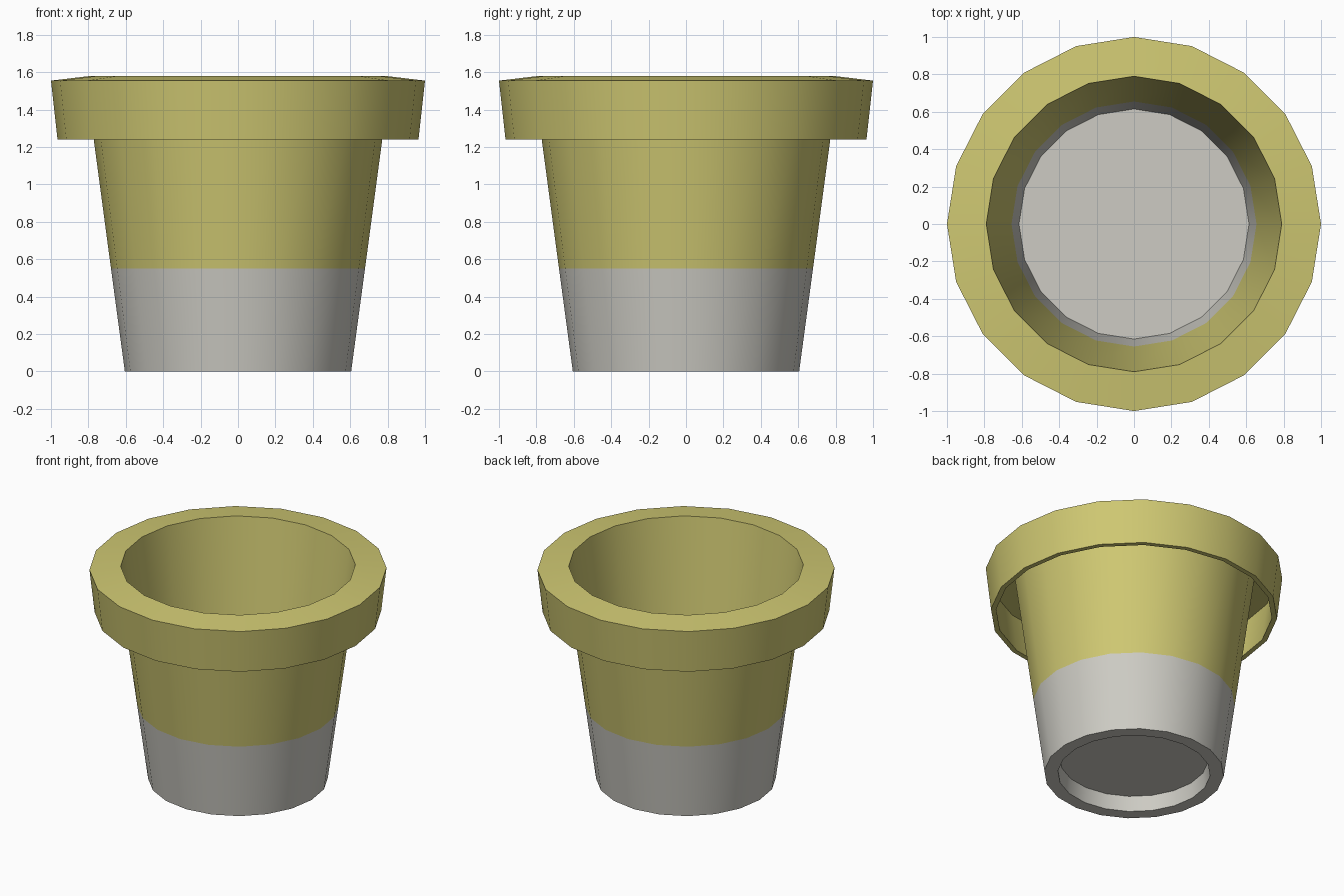
import bpy, bmesh, math

if "Cube" in bpy.data.objects:
    bpy.data.objects.remove(bpy.data.objects["Cube"])

SIDES = 20
SPLIT_Z = 0.55


def material(name, rgb):
    m = bpy.data.materials.new(name)
    m.diffuse_color = (*rgb, 1.0)
    m.use_nodes = True
    m.node_tree.nodes["Principled BSDF"].inputs["Base Color"].default_value = m.diffuse_color
    return m


grey = material("pale grey", (0.61, 0.60, 0.55))
yellow = material("mustard yellow", (0.62, 0.575, 0.168))

# Closed cross-section (radius, height), from the recessed underside outward,
# up the wall, around the thin hanging rim, and down to the inner floor
profile = [
    (0.0, 0.11), (0.50, 0.11), (0.513, 0.0), (0.605, 0.0),
    (0.679, SPLIT_Z), (0.81, 1.53), (0.965, 1.525), (0.93, 1.24),
    (0.965, 1.24), (1.0, 1.555), (0.79, 1.58), (0.655, SPLIT_Z),
    (0.615, 0.25), (0.0, 0.25),
]

# Flower pot: revolve the cross-section
bm = bmesh.new()
verts = [bm.verts.new((r, 0, z)) for r, z in profile]
edges = [bm.edges.new(pair) for pair in zip(verts, verts[1:])]
bmesh.ops.spin(bm, geom=verts + edges, cent=(0, 0, 0), axis=(0, 0, 1),
               angle=2 * math.pi, steps=SIDES)
bmesh.ops.remove_doubles(bm, verts=bm.verts, dist=0.0005)
bmesh.ops.recalc_face_normals(bm, faces=bm.faces)

# Grey lower band, yellow above
for f in bm.faces:
    f.material_index = 0 if f.calc_center_median().z < SPLIT_Z else 1

mesh = bpy.data.meshes.new("flower_pot")
bm.to_mesh(mesh)
bm.free()
mesh.materials.append(grey)
mesh.materials.append(yellow)
pot = bpy.data.objects.new("flower_pot", mesh)
bpy.context.collection.objects.link(pot)

# Smooth sides with crisp rims
bpy.context.view_layer.objects.active = pot
pot.select_set(True)
bpy.ops.object.shade_smooth_by_angle(angle=math.radians(30))
